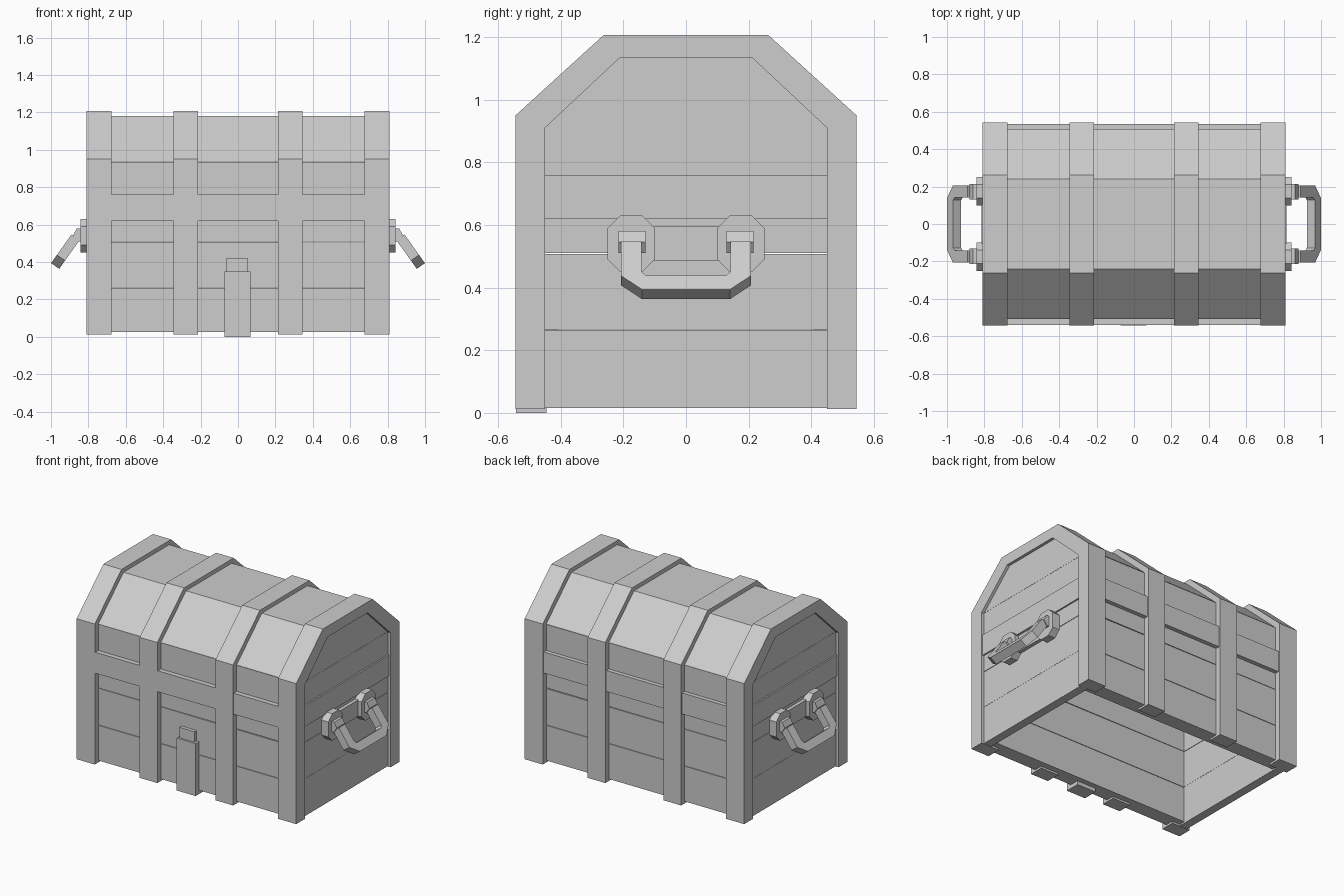
import bpy, bmesh
from mathutils import Vector

cube = bpy.data.objects.get("Cube")
if cube:
    bpy.data.objects.remove(cube, do_unlink=True)

SHADE = (0.61, 0.61, 0.61, 1)
grey = bpy.data.materials.new("plain grey")
grey.use_nodes = True
grey.diffuse_color = SHADE
grey.node_tree.nodes["Principled BSDF"].inputs["Base Color"].default_value = SHADE


def extrude(name, points, depth):
    """Extrude a closed 3D outline along a depth vector."""
    bm = bmesh.new()
    face = bm.faces.new([bm.verts.new(p) for p in points])
    new = bmesh.ops.extrude_face_region(bm, geom=[face], use_keep_orig=True)["geom"]
    bmesh.ops.translate(bm, vec=depth, verts=[v for v in new if isinstance(v, bmesh.types.BMVert)])
    bmesh.ops.recalc_face_normals(bm, faces=bm.faces)
    mesh = bpy.data.meshes.new(name)
    bm.to_mesh(mesh)
    bm.free()
    mesh.materials.append(grey)
    obj = bpy.data.objects.new(name, mesh)
    bpy.context.collection.objects.link(obj)
    return obj


def slab(name, profile, x0, x1):
    """Extrude a (y, z) profile from x0 to x1."""
    return extrude(name, [Vector((x0, y, z)) for y, z in profile], Vector((x1 - x0, 0, 0)))


def box(name, x, y, z, tilt=0):
    """Box from ranges; tilt lowers the top edge at the +x end of a plank."""
    pts = [(x[0], y[0], z[0]), (x[1], y[0], z[0]), (x[1], y[0], z[1] - tilt), (x[0], y[0], z[1])]
    return extrude(name, [Vector(p) for p in pts], Vector((0, y[1] - y[0], 0)))


def mirrored(half):
    """Complete a right half outline, listed bottom to top, across y = 0."""
    return half + [(-y, z) for y, z in reversed(half)]


def arch(outer, inner):
    """Open-bottomed arch outline between two half outlines."""
    return mirrored(outer) + list(reversed(mirrored(inner)))


# Four straps wrapping over the chest
strap_outer = [(0.544, 0.012), (0.544, 0.95), (0.262, 1.207)]
strap_inner = [(0.45, 0.012), (0.45, 0.91), (0.21, 1.135)]
for side, s in (("right", -1), ("left", 1)):
    slab(side + "_corner_strap", arch(strap_outer, strap_inner), s * 0.677, s * 0.811)
    slab(side + "_middle_strap", arch(strap_outer, strap_inner), s * 0.215, s * 0.345)

# Front and back planks with hairline gaps, plus the raised band
rows = [(0.025, 0.26, 0), (0.263, 0.508, 0.004), (0.51, 0.63, 0), (0.75, 0.936, 0.003)]
for side, s, band in (("front", -1, 0.54), ("back", 1, 0.535)):
    for i, (low, high, tilt) in enumerate(rows):
        box(f"{side}_plank_{i + 1}", (-0.785, 0.785), (s * 0.41, s * 0.507), (low, high), tilt)
    box(side + "_band", (-0.79, 0.79), (s * 0.41, s * band), (0.62, 0.76))

# Lid shell
lid = arch([(0.507, 0.936), (0.241, 1.18)], [(0.42, 0.936), (0.2, 1.12)])
slab("lid_boards", lid, -0.785, 0.785)

# End walls
end_rows = [(0.015, 0.265), (0.266, 0.507), (0.51, 0.63), (0.75, 0.912)]
gable = mirrored([(0.48, 0.913), (0.22, 1.155)])
for side, s in (("right", -1), ("left", 1)):
    for i, z in enumerate(end_rows):
        box(f"{side}_end_plank_{i + 1}", (s * 0.735, s * 0.792), (-0.47, 0.47), z)
    slab(side + "_gable", gable, s * 0.735, s * 0.792)
    box(side + "_end_band", (s * 0.735, s * 0.802), (-0.47, 0.47), (0.62, 0.76))

# Front clasp
box("clasp_plate", (-0.073, 0.067), (-0.543, -0.445), (0, 0.35))
box("clasp_tab", (-0.062, 0.05), (-0.53, -0.48), (0.35, 0.42))

# Carrying handles: octagonal mounts, ears and a hanging bail
c, top, low = 0.04, 0.63, 0.45
octagon = [(0.1, low + c), (0.1 + c, low), (0.25 - c, low), (0.25, low + c),
           (0.25, top - c), (0.25 - c, top), (0.1 + c, top), (0.1, top - c)]
ear = [(0.835, 0.58), (0.862, 0.58), (0.88, 0.545), (0.856, 0.51), (0.835, 0.51)]
bail_half = [(0.207, 0.015), (0.207, 0.15), (0.14, 0.204)]
bail_hole = [(0.142, 0.015), (0.142, 0.135), (0.128, 0.148)]
for side, s in (("right", -1), ("left", 1)):
    box(side + "_handle_backing", (s * 0.78, s * 0.815), (-0.11, 0.11), (0.485, 0.595))
    for end, t in (("back", 1), ("front", -1)):
        mount = [(t * y, z) for y, z in octagon]
        slab(f"{side}_{end}_handle_mount", mount, s * 0.785, s * 0.843)
        extrude(f"{side}_{end}_handle_ear", [Vector((s * x, t * 0.13, z)) for x, z in ear],
                Vector((0, t * 0.085, 0)))
    along = Vector((s * 0.58, 0, -0.815))
    inward = Vector((s * -0.815, 0, -0.58)) * 0.053
    start = Vector((s * 0.881, 0, 0.56))
    outline = [start + along * d + Vector((0, y, 0)) for y, d in arch(bail_half, bail_hole)]
    extrude(side + "_handle_bail", outline, inward)
